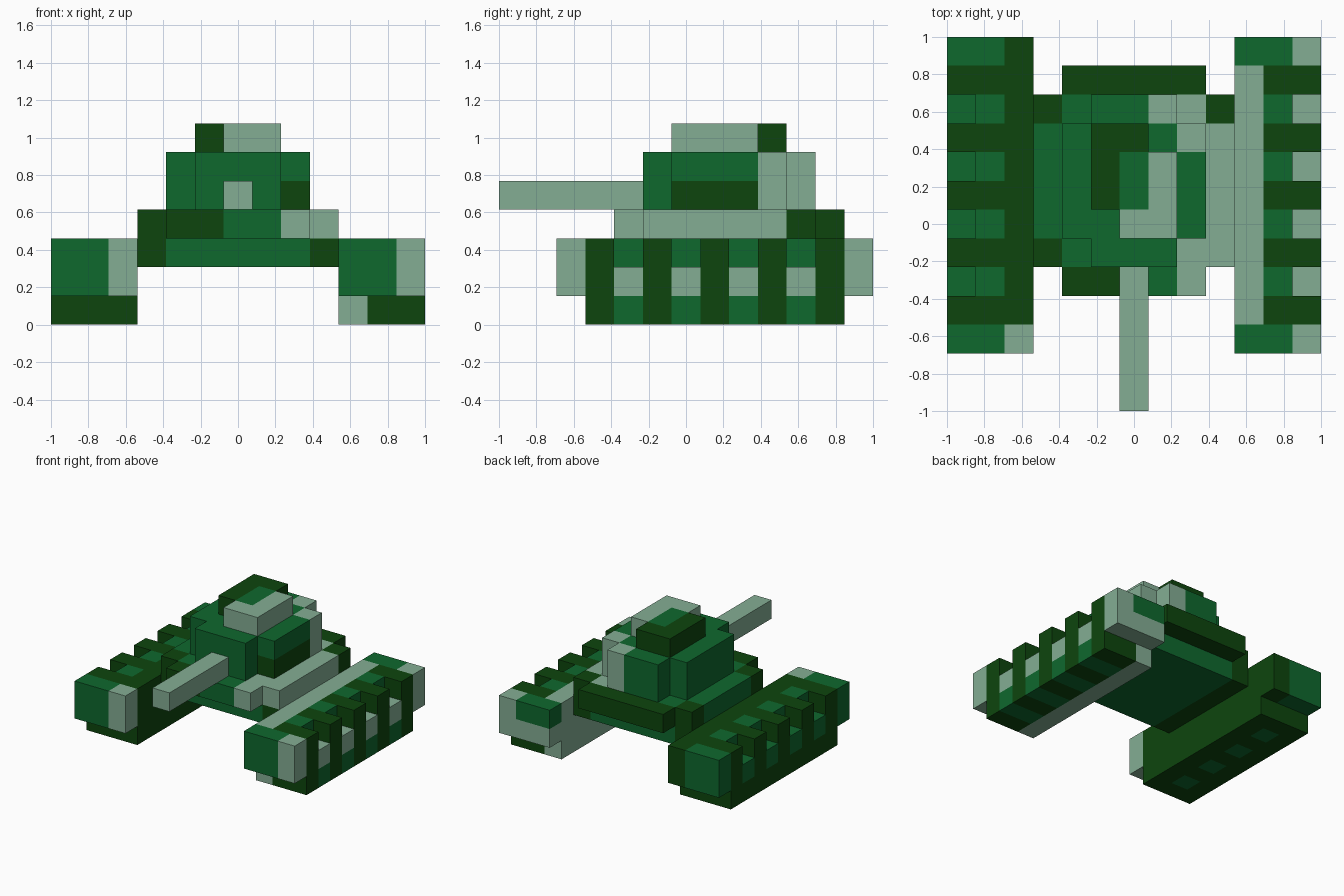
import bpy
import bmesh
from mathutils import Vector

if "Cube" in bpy.data.objects:
    bpy.data.objects.remove(bpy.data.objects["Cube"])

U = 2 / 13                      # edge of one block; the model is 13 blocks long
DARK, GREEN, SAGE = range(3)

materials = []
for name, rgb in (("dark_green", (0.004, 0.060, 0.004)),
                  ("mid_green", (0.0045, 0.138, 0.027)),
                  ("pale_sage", (0.231, 0.423, 0.296))):
    mat = bpy.data.materials.new(name)
    mat.diffuse_color = (*rgb, 1)
    mat.use_nodes = True
    mat.node_tree.nodes["Principled BSDF"].inputs["Base Color"].default_value = mat.diffuse_color
    materials.append(mat)


def fill(cells, xs, ys, zs, colour):
    """Fill a range of blocks, end exclusive; later fills repaint earlier ones."""
    for x in range(*xs):
        for y in range(*ys):
            for z in range(*zs):
                cells[x, y, z] = colour


def build(name, cells):
    """Turn blocks into one closed mesh made only of their outside faces."""
    bm = bmesh.new()
    for cell, colour in cells.items():
        for axis in range(3):
            for side in (0, 1):
                near = list(cell)
                near[axis] += 2 * side - 1
                if tuple(near) in cells:
                    continue
                a, b = (axis + 1) % 3, (axis + 2) % 3
                corners = []
                for da, db in ((0, 0), (1, 0), (1, 1), (0, 1)):
                    p = list(cell)
                    p[axis] += side
                    p[a] += da
                    p[b] += db
                    corners.append(bm.verts.new(Vector((p[0] - 6.5, p[1] - 6.5, p[2])) * U))
                face = bm.faces.new(corners if side else corners[::-1])
                face.material_index = colour
    bmesh.ops.remove_doubles(bm, verts=bm.verts, dist=U / 100)
    mesh = bpy.data.meshes.new(name)
    bm.to_mesh(mesh)
    bm.free()
    for mat in materials:
        mesh.materials.append(mat)
    bpy.context.collection.objects.link(bpy.data.objects.new(name, mesh))


def track_blocks(x0, outer):
    """Dark track body with overhanging ends and notches on the outer top edge."""
    cells = {}
    fill(cells, (x0, x0 + 3), (3, 12), (0, 1), DARK)
    fill(cells, (x0, x0 + 3), (2, 13), (1, 3), DARK)
    for y in range(4, 12, 2):
        del cells[outer, y, 2]
    return cells


# Left track
left = track_blocks(0, 0)
fill(left, (0, 2), (2, 3), (1, 3), GREEN)
fill(left, (2, 3), (2, 3), (1, 3), SAGE)
fill(left, (0, 2), (12, 13), (1, 3), GREEN)
for y in range(4, 12, 2):
    left[0, y, 1] = GREEN
    fill(left, (1, 2), (y, y + 1), (0, 3), GREEN)
build("left_track", left)

# Right track
right = track_blocks(10, 12)
for y in range(4, 12, 2):
    fill(right, (11, 13), (y, y + 1), (0, 1), GREEN)
    right[11, y, 2] = GREEN
    right[12, y, 1] = SAGE
fill(right, (10, 11), (3, 12), (0, 3), SAGE)
fill(right, (10, 12), (2, 3), (1, 3), GREEN)
fill(right, (10, 13), (12, 13), (1, 2), SAGE)
fill(right, (10, 12), (12, 13), (2, 3), GREEN)
fill(right, (12, 13), (2, 3), (1, 3), SAGE)
fill(right, (12, 13), (12, 13), (1, 3), SAGE)
build("right_track", right)

# Lower hull joining the tracks
lower = {}
fill(lower, (3, 10), (5, 11), (2, 3), DARK)
fill(lower, (4, 9), (5, 11), (2, 3), GREEN)
build("lower_hull", lower)

# Upper hull deck
deck = {}
fill(deck, (3, 8), (5, 11), (3, 4), GREEN)
fill(deck, (8, 10), (5, 11), (3, 4), SAGE)
fill(deck, (4, 9), (11, 12), (3, 4), DARK)
fill(deck, (4, 6), (4, 5), (3, 4), DARK)
fill(deck, (6, 8), (4, 5), (3, 4), GREEN)
fill(deck, (8, 9), (4, 5), (3, 4), SAGE)
for corner in ((3, 5, 3), (3, 10, 3), (9, 10, 3)):
    deck[corner] = DARK
build("upper_hull", deck)

# Turret with stepped corners
turret = {}
fill(turret, (4, 9), (6, 10), (4, 6), GREEN)
fill(turret, (5, 8), (5, 11), (4, 6), GREEN)
fill(turret, (8, 9), (6, 9), (4, 5), DARK)
fill(turret, (8, 9), (9, 10), (4, 6), SAGE)
fill(turret, (7, 8), (10, 11), (4, 6), SAGE)
build("turret", turret)

# Hatch on the turret roof
hatch = {}
fill(hatch, (5, 6), (7, 10), (6, 7), DARK)
fill(hatch, (6, 7), (9, 10), (6, 7), DARK)
fill(hatch, (6, 7), (7, 9), (6, 7), GREEN)
fill(hatch, (7, 8), (7, 9), (6, 7), SAGE)
fill(hatch, (6, 8), (6, 7), (6, 7), SAGE)
build("roof_hatch", hatch)

# Gun barrel
barrel = {}
fill(barrel, (6, 7), (0, 5), (4, 5), SAGE)
build("gun_barrel", barrel)
